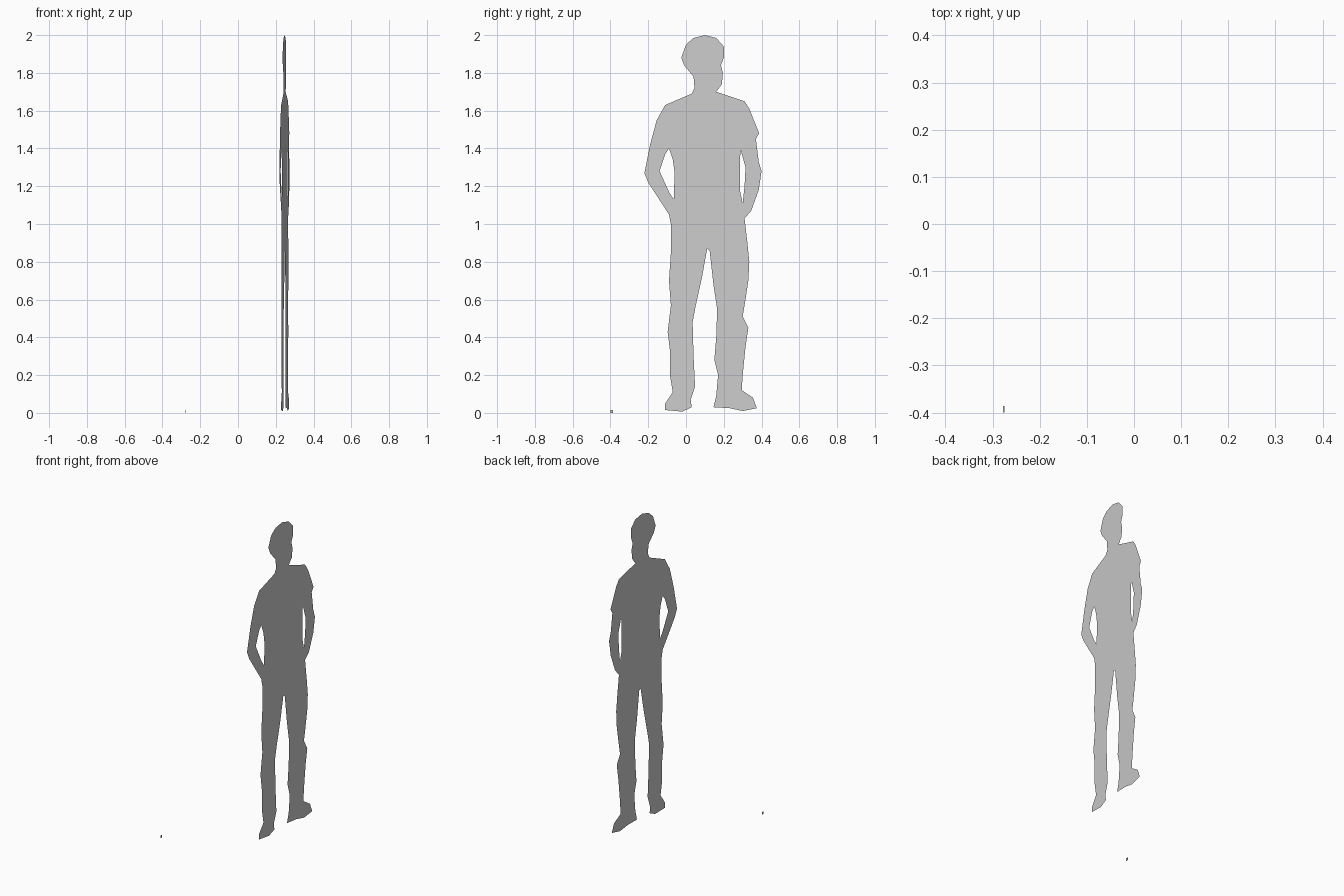
import bpy, bmesh
from mathutils import Vector

SLOPE = 0.087   # the sheet is turned about 5 degrees around z


def on_sheet(y, z):
    return Vector((0.238 + SLOPE * y, y, z))


def flat_cutout(name, loops):
    """Single-sided flat sheet bounded by closed loops (first outer, rest holes)."""
    bm = bmesh.new()
    edges = []
    for loop in loops:
        verts = [bm.verts.new(on_sheet(*p)) for p in loop]
        for a, b in zip(verts, verts[1:] + verts[:1]):
            edges.append(bm.edges.new((a, b)))
    bmesh.ops.triangle_fill(bm, edges=edges, use_beauty=True,
                            normal=Vector((1, -SLOPE, 0)).normalized())
    me = bpy.data.meshes.new(name)
    bm.to_mesh(me)
    bm.free()
    ob = bpy.data.objects.new(name, me)
    bpy.context.collection.objects.link(ob)
    return ob


# Silhouette of a standing person, clockwise from the top of the head (y, z)
outline = [
    (0.10, 2.0), (0.16, 1.985), (0.20, 1.94), (0.20, 1.88), (0.185, 1.84),
    (0.195, 1.80), (0.19, 1.74), (0.16, 1.70), (0.31, 1.65), (0.335, 1.61),
    (0.387, 1.48), (0.37, 1.45), (0.385, 1.33), (0.40, 1.28), (0.385, 1.18),
    (0.345, 1.07), (0.31, 1.03), (0.325, 0.90), (0.335, 0.80), (0.33, 0.70),
    (0.315, 0.60), (0.30, 0.51), (0.33, 0.45), (0.315, 0.35), (0.30, 0.20),
    (0.295, 0.12), (0.355, 0.08), (0.375, 0.025), (0.30, 0.01), (0.23, 0.025),
    (0.145, 0.03), (0.16, 0.09), (0.17, 0.20), (0.15, 0.28), (0.16, 0.40),
    (0.165, 0.55), (0.145, 0.68), (0.125, 0.86), (0.112, 0.87), (0.085, 0.72),
    (0.05, 0.56), (0.035, 0.48), (0.04, 0.30), (0.048, 0.14), (0.025, 0.07),
    (0.03, 0.03), (-0.02, 0.007), (-0.11, 0.015), (-0.11, 0.05), (-0.07, 0.11),
    (-0.085, 0.20), (-0.085, 0.33), (-0.097, 0.43), (-0.08, 0.57), (-0.09, 0.70),
    (-0.08, 0.85), (-0.08, 1.0), (-0.09, 1.05), (-0.20, 1.22), (-0.22, 1.27),
    (-0.19, 1.42), (-0.155, 1.55), (-0.11, 1.63), (0.03, 1.69), (0.045, 1.72),
    (0.04, 1.78), (-0.01, 1.84), (-0.025, 1.88), (0.0, 1.95), (0.04, 1.985),
]
# Gaps between the arms and the body
gap_left = [(-0.09, 1.40), (-0.07, 1.34), (-0.06, 1.27), (-0.065, 1.13),
            (-0.09, 1.17), (-0.14, 1.28), (-0.11, 1.37)]
gap_right = [(0.29, 1.39), (0.315, 1.30), (0.31, 1.20), (0.30, 1.11),
             (0.287, 1.17), (0.285, 1.34)]
flat_cutout("person_cutout", [outline, gap_left, gap_right])

# Tiny loose block on the ground
bpy.ops.mesh.primitive_cube_add(size=1, location=(-0.276, -0.393, 0.008))
block = bpy.context.object
block.name = "ground_block"
block.scale = (0.003, 0.014, 0.016)
